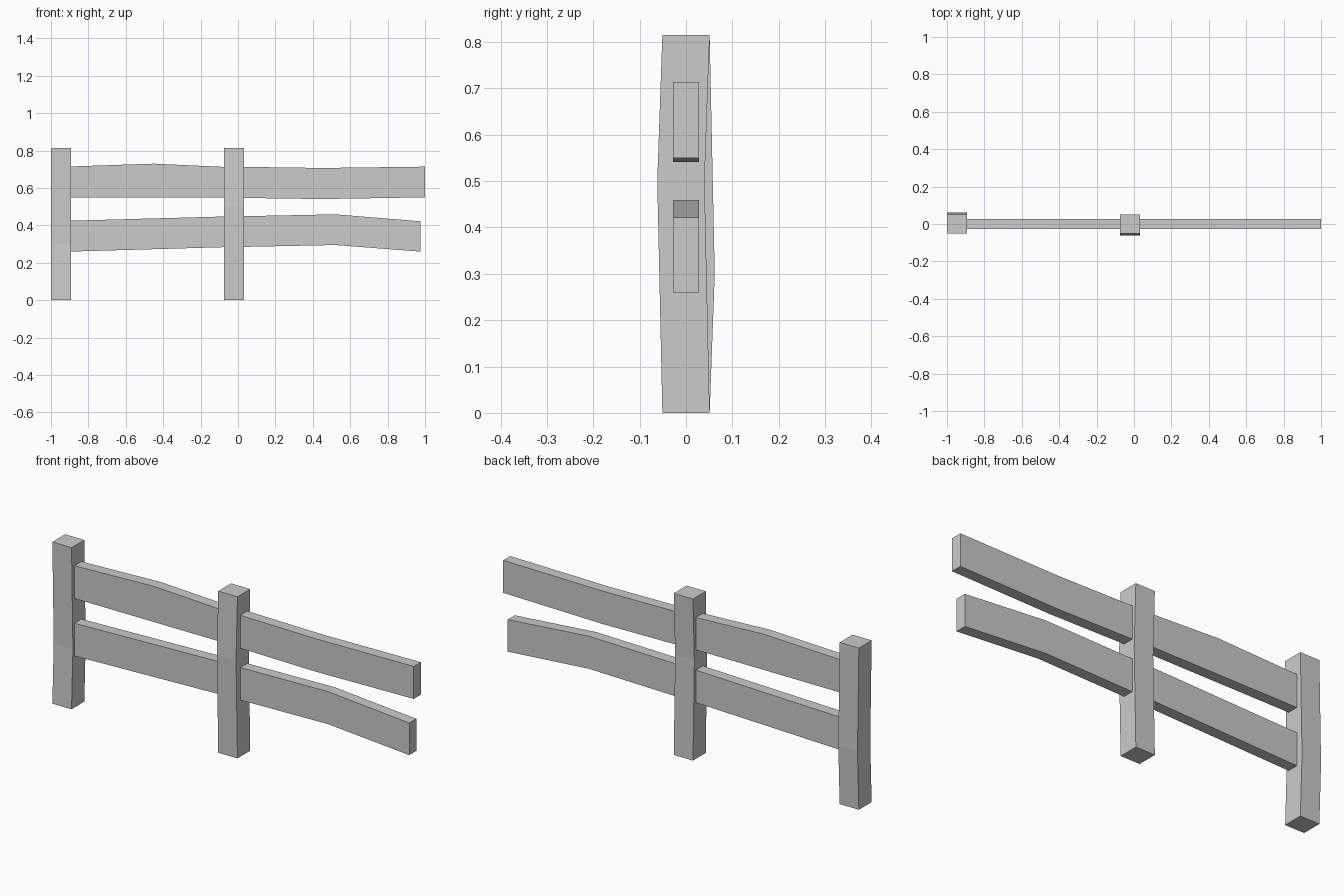
import bpy
import bmesh

if "Cube" in bpy.data.objects:
    bpy.data.objects.remove(bpy.data.objects["Cube"], do_unlink=True)

GREY = (0.6, 0.6, 0.6, 1.0)
timber = bpy.data.materials.new("grey_timber")
timber.use_nodes = True
timber.diffuse_color = GREY
timber.node_tree.nodes["Principled BSDF"].inputs["Base Color"].default_value = GREY


def loft(name, sections):
    """Skin a chain of four-cornered cross-sections and cap both ends."""
    bm = bmesh.new()
    rings = [[bm.verts.new(p) for p in section] for section in sections]
    for a, b in zip(rings, rings[1:]):
        for i in range(4):
            j = (i + 1) % 4
            bm.faces.new((a[i], a[j], b[j], b[i]))
    bm.faces.new(rings[0])
    bm.faces.new(rings[-1])
    bmesh.ops.recalc_face_normals(bm, faces=bm.faces)
    mesh = bpy.data.meshes.new(name)
    bm.to_mesh(mesh)
    bm.free()
    mesh.materials.append(timber)
    obj = bpy.data.objects.new(name, mesh)
    bpy.context.collection.objects.link(obj)


def post(name, x, bend_z, bend_y, height=0.815, half=0.0535, depth=0.051):
    """Upright square timber, kinked forwards or backwards part way up."""
    sections = []
    for z, y in ((0, 0), (bend_z, bend_y), (height, 0)):
        sections.append([(x - half, y - depth, z), (x + half, y - depth, z),
                         (x + half, y + depth, z), (x - half, y + depth, z)])
    loft(name, sections)


def rail(name, stations, half=0.028):
    """Flat board following (x, bottom, top) stations."""
    loft(name, [[(x, -half, low), (x, half, low), (x, half, top), (x, -half, top)]
                for x, low, top in stations])


# Posts
post("right_post", -0.9465, 0.3, 0.011)
post("middle_post", -0.021, 0.5, -0.011)

# Rails, each end let slightly into its post
rail("upper_right_rail", [(-0.9, 0.55, 0.715), (-0.45, 0.55, 0.73), (-0.06, 0.55, 0.712)])
rail("upper_left_rail", [(0.02, 0.547, 0.713), (0.45, 0.541, 0.707), (1.0, 0.55, 0.714)])
rail("lower_right_rail", [(-0.9, 0.26, 0.425), (-0.06, 0.284, 0.448)])
rail("lower_left_rail", [(0.02, 0.285, 0.449), (0.52, 0.295, 0.459), (0.975, 0.26, 0.422)])
